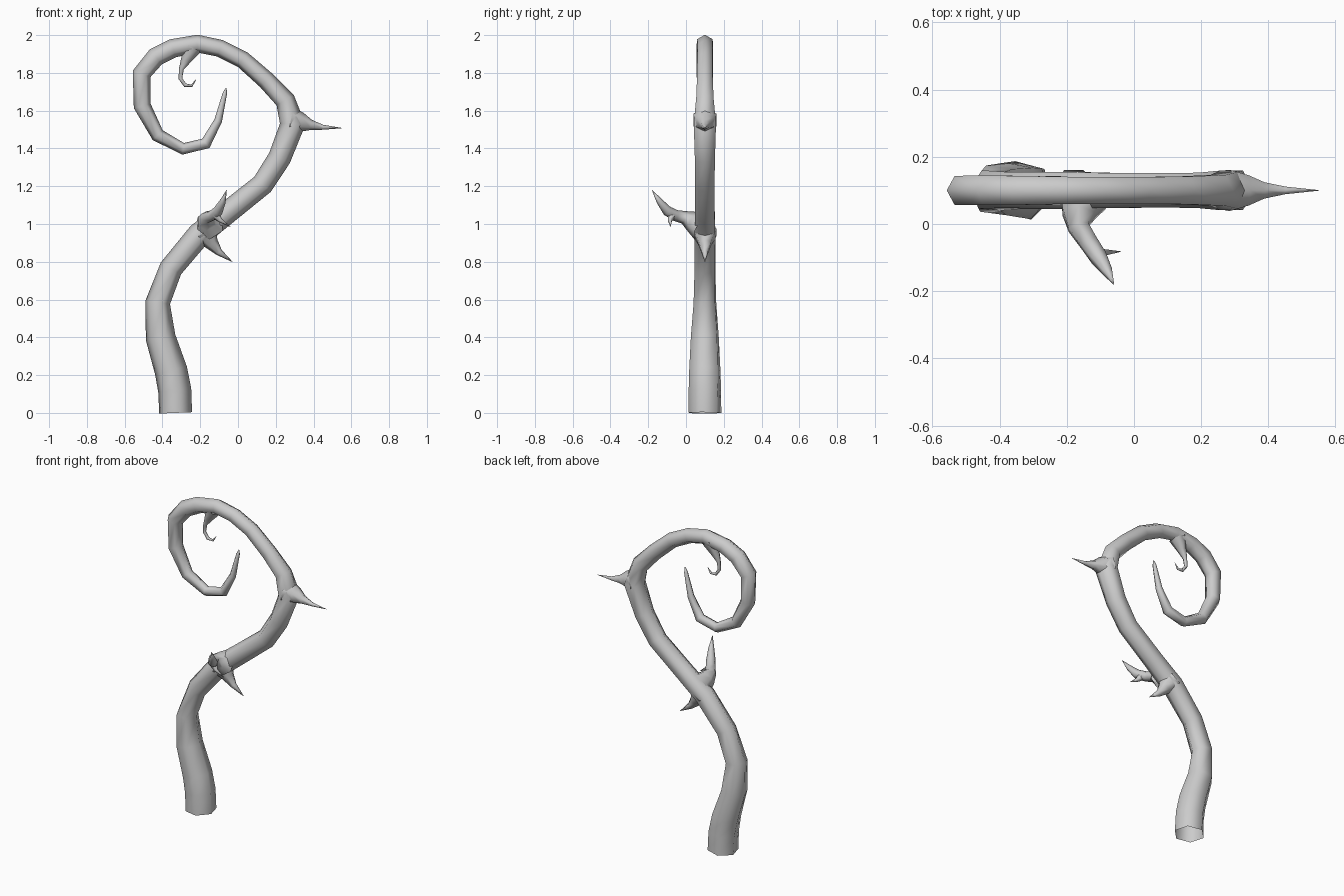
import bpy
import bmesh
import math
from mathutils import Vector

# Remove the default cube
default = bpy.data.objects.get("Cube")
if default:
    bpy.data.objects.remove(default, do_unlink=True)

SIDES = 6
PLANE_Y = 0.1          # the stalk lies in this vertical plane

# The single bark colour
bark = bpy.data.materials.new("grey bark")
bark.use_nodes = True
GREY = (0.6, 0.6, 0.6, 1)
bark.diffuse_color = GREY
bark.node_tree.nodes["Principled BSDF"].inputs["Base Color"].default_value = GREY
bark.node_tree.nodes["Principled BSDF"].inputs["Roughness"].default_value = 0.8


def in_plane(points):
    """Turn (x, z, radius) into (x, y, z, radius) in the stalk's plane."""
    return [(x, PLANE_Y, z, r) for x, z, r in points]


def tube(name, points, side=(0, 1, 0), base_twist=0.0, twist_rings=1):
    """Tapering six-sided tube with an open root and a closed tip."""
    centres = [Vector(p[:3]) for p in points]
    last = len(points) - 1
    side = Vector(side)
    bm = bmesh.new()
    rings = []
    for i, centre in enumerate(centres):
        # Mitre each ring between its two neighbouring segments
        tangent = Vector()
        if i > 0:
            tangent += (centre - centres[i - 1]).normalized()
        if i < last:
            tangent += (centres[i + 1] - centre).normalized()
        tangent.normalize()
        across = (side - tangent * side.dot(tangent)).normalized()
        outward = across.cross(tangent)
        twist = base_twist * max(0, 1 - i / twist_rings)
        ring = []
        for k in range(SIDES):
            angle = math.tau * k / SIDES + twist
            offset = outward * math.cos(angle) + across * math.sin(angle)
            ring.append(bm.verts.new(centre + offset * points[i][3]))
        rings.append(ring)
    for lower, upper in zip(rings, rings[1:]):
        for k in range(SIDES):
            n = (k + 1) % SIDES
            bm.faces.new((lower[k], lower[n], upper[n], upper[k]))
    bm.faces.new(rings[-1])
    for face in bm.faces:
        face.smooth = True
    mesh = bpy.data.meshes.new(name)
    bm.to_mesh(mesh)
    bm.free()
    mesh.materials.append(bark)
    obj = bpy.data.objects.new(name, mesh)
    bpy.context.collection.objects.link(obj)
    return obj


# Main stalk, from the open foot through the bend to the curled tip
foot = [
    (-.33, 0, .09), (-.335, .12, .09), (-.355, .225, .088), (-.41, .4, .08),
    (-.425, .585, .066), (-.355, .765, .062), (-.205, .945, .064),
    (-.07, 1.05, .06), (.13, 1.21, .059), (.22, 1.35, .061),
]
bend = [
    (.29, 1.53, .068), (.25, 1.655, .053), (.15, 1.76, .048),
    (.025, 1.87, .046), (-.095, 1.93, .046), (-.215, 1.955, .047),
]
curl = [
    (-.345, 1.93, .05), (-.435, 1.885, .051), (-.51, 1.795, .05),
    (-.507, 1.625, .046), (-.425, 1.47, .037), (-.29, 1.398, .031),
    (-.17, 1.427, .031), (-.105, 1.547, .021), (-.07, 1.69, .012),
    (-.063, 1.72, .003),
]
tube("stalk", in_plane(foot + bend + curl),
     base_twist=math.radians(-15), twist_rings=6)

# Thorn pointing out of the bend
tube("bend_thorn", in_plane([
    (.28, 1.55, .07), (.335, 1.538, .052), (.385, 1.524, .028),
    (.45, 1.512, .013), (.55, 1.508, .001)]))

# Small hooked tendril inside the curl
tube("inner_tendril", in_plane([
    (-.24, 1.935, .05), (-.275, 1.87, .028), (-.3, 1.82, .013),
    (-.305, 1.77, .01), (-.28, 1.735, .01), (-.245, 1.732, .007),
    (-.222, 1.765, .001)]))

# Thorn below the middle of the stalk
tube("lower_thorn", in_plane([
    (-.18, .955, .07), (-.138, .895, .037), (-.1, .85, .019),
    (-.03, .8, .001)]))

# Branch growing forward from the stalk, with its own little thorn
tube("front_branch", [
    (-.15, .08, .99, .08), (-.165, .03, 1.015, .055),
    (-.165, -.01, 1.035, .035), (-.135, -.055, 1.045, .03),
    (-.105, -.1, 1.07, .027), (-.08, -.14, 1.12, .017),
    (-.06, -.18, 1.18, .001)], side=(1, 0, 0))
tube("branch_thorn", [
    (-.12, -.075, 1.05, .026), (-.095, -.085, 1.02, .012),
    (-.04, -.082, .985, .001)])
